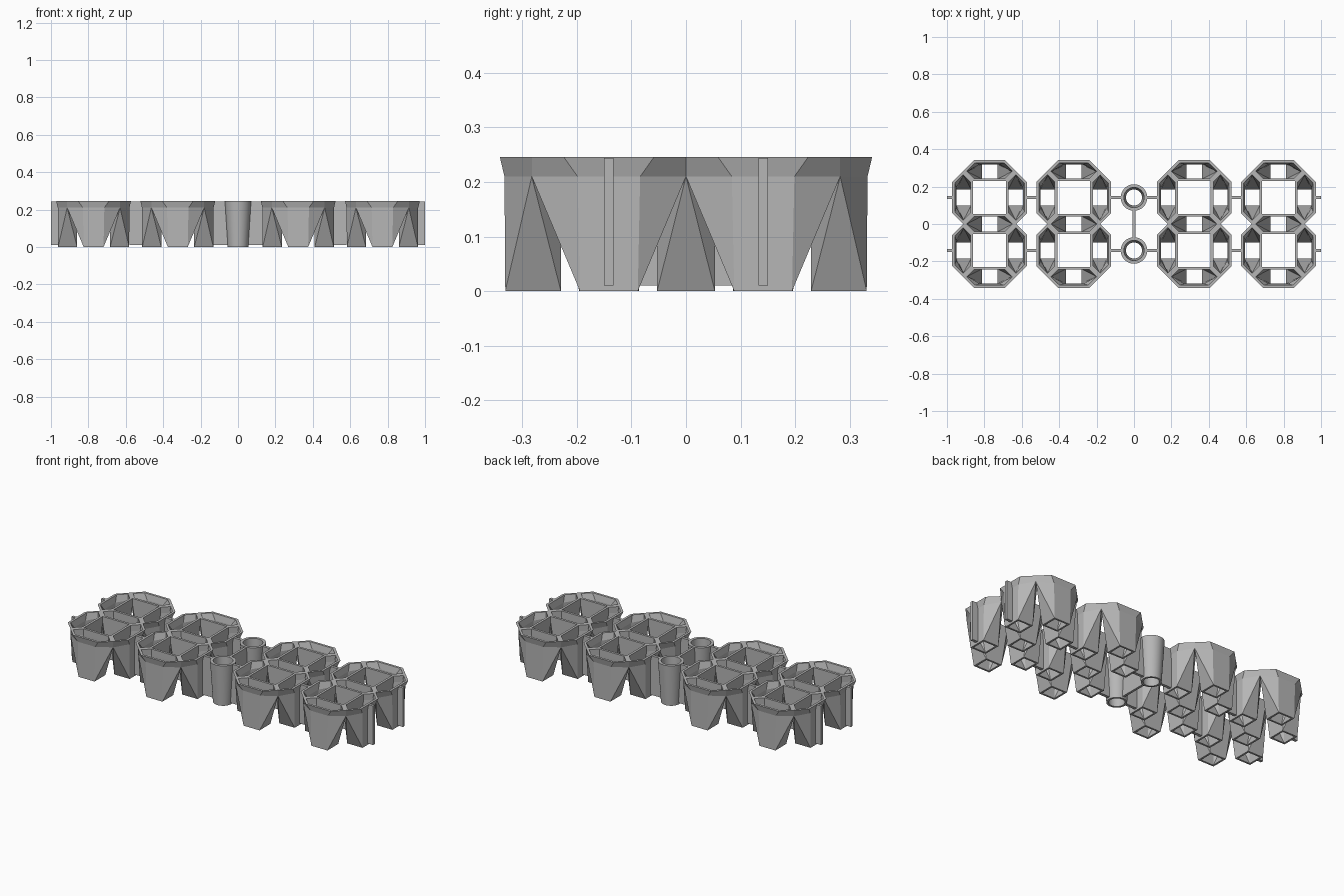
import bpy, bmesh, math
from mathutils import Vector, Matrix

if "Cube" in bpy.data.objects:
    bpy.data.objects.remove(bpy.data.objects["Cube"], do_unlink=True)

HEIGHT, NOTCH = 0.246, 0.21        # rim height, top of the notches between cups
R = 0.2                            # octagon half width
A = R * math.tan(math.pi / 8)      # half of an octagon side
M = (R + A) / 2                    # middle of a corner side, also the cell offset in y
S, D, FOOT = 0.088, 0.053, 0.19    # square hole, half foot width, outer foot line
WALL, FOOT_WALL = 0.014, 0.011

grey = bpy.data.materials.new("grey plastic")
grey.use_nodes = True
color = (0.47, 0.47, 0.47, 1)
grey.diffuse_color = color
grey.node_tree.nodes["Principled BSDF"].inputs["Base Color"].default_value = color


def add_object(name, mesh, location=(0, 0, 0)):
    ob = bpy.data.objects.new(name, mesh)
    ob.location = location
    bpy.context.collection.objects.link(ob)
    if not mesh.materials:
        mesh.materials.append(grey)
    return ob


def mesh_from(bm, name):
    bmesh.ops.remove_doubles(bm, verts=bm.verts, dist=0.0003)
    bmesh.ops.recalc_face_normals(bm, faces=bm.faces)
    mesh = bpy.data.meshes.new(name)
    bm.to_mesh(mesh)
    bm.free()
    return mesh


def inset(poly, t):
    """Move every edge of a counter-clockwise polygon inward by t."""
    out = []
    for i, p in enumerate(poly):
        u = (p - poly[i - 1]).normalized()
        v = (poly[(i + 1) % len(poly)] - p).normalized()
        n1, n2 = Vector((-u.y, u.x)), Vector((-v.y, v.x))
        out.append(p + (n1 + n2) * (t / (1 + n1.dot(n2))))
    return out


def cup(bm, foot, rim, joined, matrix):
    """Hollow cup from a square foot to a six-sided rim; joined sides share a rib."""
    foot, rim = [Vector(p) for p in foot], [Vector(p) for p in rim]
    n = len(rim)
    cen = sum(rim, Vector((0, 0))) / n
    mid_x = (min(p.x for p in foot) + max(p.x for p in foot)) / 2

    def sign(v):
        return 0 if abs(v) < 1e-5 else math.copysign(1, v)

    def ring(points, z):
        return [bm.verts.new(matrix @ Vector((p.x, p.y, z))) for p in points]

    def face(*verts):
        if len({tuple(round(c, 5) for c in v.co) for v in verts}) == len(verts):
            bm.faces.new(verts)

    # foot-to-rim corners follow a straight taper where the foot has an outer corner
    waist = [p.lerp(q, NOTCH / HEIGHT) if abs(p.x - R) < 1e-5 else p
             for p, q in zip(rim, foot)]
    hole = [p - Vector((sign(p.x - mid_x), sign(p.y))) * FOOT_WALL for p in foot]
    outer = [ring(foot, 0), ring(waist, NOTCH), ring(rim, HEIGHT)]
    inner = [ring(hole, 0), ring(inset(waist, WALL), NOTCH), ring(inset(rim, WALL), HEIGHT)]
    for i in range(n):
        j = (i + 1) % n
        for skin in (outer, inner):
            a, b, c, d = skin[0][i], skin[0][j], skin[1][j], skin[1][i]
            if (rim[j] - cen).length > (rim[i] - cen).length:
                face(a, b, c)
                face(a, c, d)
            else:
                face(a, b, d)
                face(b, c, d)
            if skin is inner or i not in joined:
                face(skin[1][i], skin[1][j], skin[2][j], skin[2][i])
        for level in (0, 2):
            face(outer[level][i], outer[level][j], inner[level][j], inner[level][i])


# Double cell: three cups around each square hole and one shared cup between
bm = bmesh.new()
side_foot = [(S, -D), (FOOT, -D), (FOOT, -D), (FOOT, D), (FOOT, D), (S, D)]
side_rim = [(S, -S), (M, -M), (R, -A), (R, A), (M, M), (S, S)]
for side in (1, -1):
    for turn in (0, 90 * side, 180):
        place = Matrix.Translation((0, side * M, 0)) @ Matrix.Rotation(math.radians(turn), 4, "Z")
        cup(bm, side_foot, side_rim, (0, 4), place)
E = M - S
shared_foot = [(-D, -D), (D, -D), (D, 0), (D, D), (-D, D), (-D, 0)]
shared_rim = [(-S, -E), (S, -E), (M, 0), (S, E), (-S, E), (-M, 0)]
cup(bm, shared_foot, shared_rim, (1, 2, 4, 5), Matrix())
cell_mesh = mesh_from(bm, "double_cell")
CENTERS = (0.322, 0.772)
for x in CENTERS:
    for side, word in ((1, "left"), (-1, "right")):
        place = "inner" if x == CENTERS[0] else "outer"
        add_object(f"{word}_{place}_double_cell", cell_mesh, (side * x, 0, 0))

# Tapered tubes in the middle, turned from a wall profile
bm = bmesh.new()
SIDES = 32
profile = [(0.055, 0), (0.071, HEIGHT), (0.054, HEIGHT), (0.043, 0)]
rings = [[bm.verts.new((r * math.cos(k * math.tau / SIDES), r * math.sin(k * math.tau / SIDES), z))
          for k in range(SIDES)] for r, z in profile]
for i in range(len(rings)):
    for k in range(SIDES):
        p, q, m = rings[i - 1], rings[i], (k + 1) % SIDES
        bm.faces.new((p[k], p[m], q[m], q[k]))
tube_mesh = mesh_from(bm, "tube")
for side, word in ((1, "back"), (-1, "front")):
    tube = add_object(f"{word}_tube", tube_mesh, (0, side * M, 0))
bpy.context.view_layer.objects.active = tube
tube.select_set(True)
bpy.ops.object.shade_smooth_by_angle(angle=math.radians(35))
tube.select_set(False)


# Thin upright plates linking cells and tubes
def plate(bm, x0, x1, y0, y1):
    size = (x1 - x0, y1 - y0, HEIGHT - 0.012)
    center = ((x0 + x1) / 2, (y0 + y1) / 2, 0.01 + size[2] / 2)
    bmesh.ops.create_cube(bm, size=1, matrix=Matrix.Translation(center) @ Matrix.Diagonal((*size, 1)))


bm = bmesh.new()
near, far = CENTERS
reach = 0.191
for y in (M, -M):
    for x0, x1 in ((0.056, near - reach), (near + reach, far - reach), (far + reach, 1)):
        plate(bm, x0, x1, y - 0.0085, y + 0.0085)
        plate(bm, -x1, -x0, y - 0.0085, y + 0.0085)
add_object("link_plates", mesh_from(bm, "link_plates"))
bm = bmesh.new()
plate(bm, -0.007, 0.007, -M + 0.056, M - 0.056)
add_object("tube_link_plate", mesh_from(bm, "tube_link_plate"))
